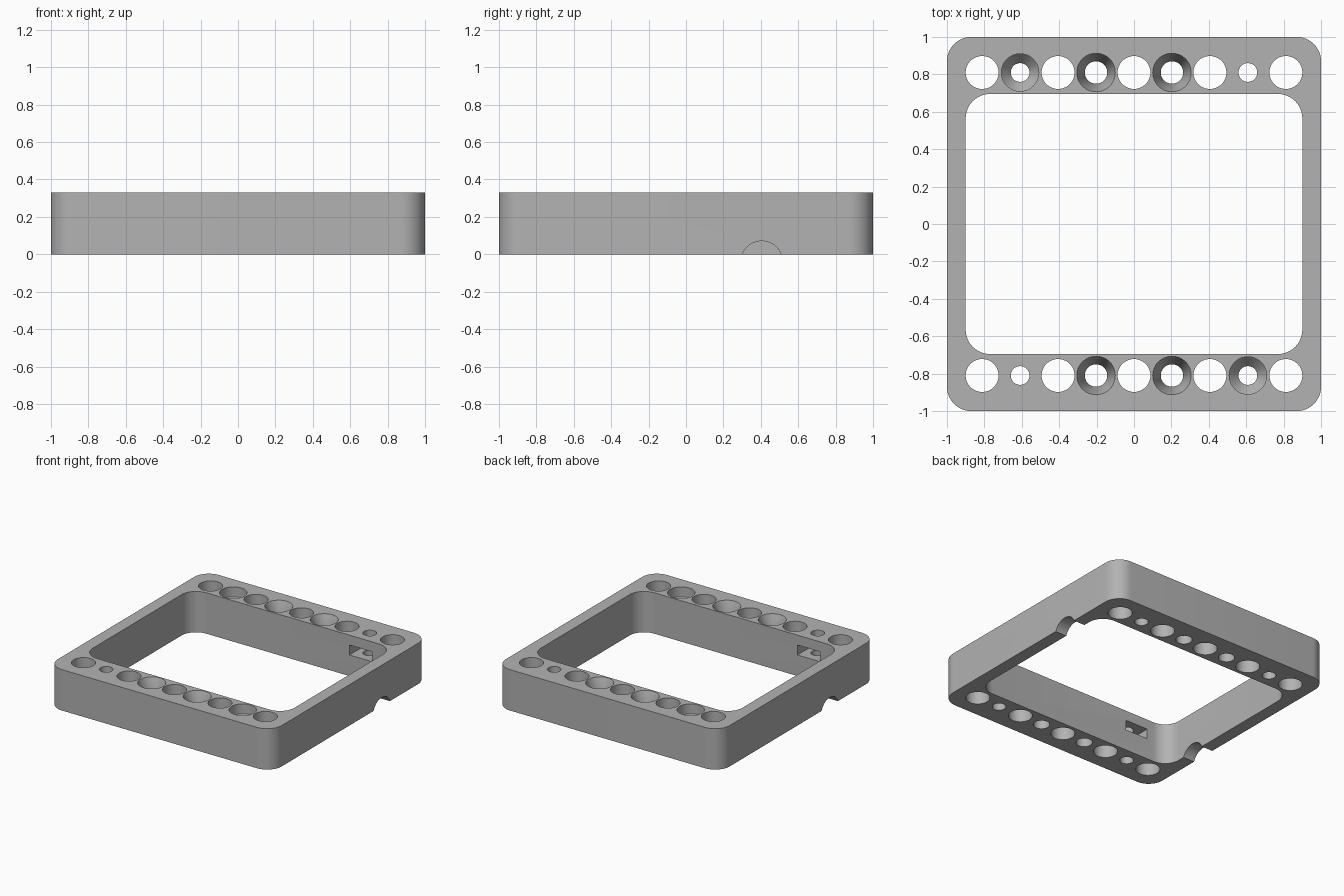
import bpy, bmesh, math
from mathutils import Matrix

cube = bpy.data.objects.get("Cube")
if cube:
    bpy.data.objects.remove(cube, do_unlink=True)

HEIGHT = 0.33
ROW_Y = 0.81
PITCH = 0.203

grey = bpy.data.materials.new("plain grey")
grey.use_nodes = True
COLOR = (0.45, 0.45, 0.45, 1)
grey.diffuse_color = COLOR
grey.node_tree.nodes["Principled BSDF"].inputs["Base Color"].default_value = COLOR


def loft(name, rings):
    """Closed solid through a stack of equal-length point rings."""
    bm = bmesh.new()
    loops = [[bm.verts.new(p) for p in ring] for ring in rings]
    n = len(loops[0])
    for low, high in zip(loops, loops[1:]):
        for i in range(n):
            j = (i + 1) % n
            bm.faces.new((low[i], low[j], high[j], high[i]))
    bm.faces.new(loops[0][::-1])
    bm.faces.new(loops[-1])
    bmesh.ops.recalc_face_normals(bm, faces=bm.faces)
    mesh = bpy.data.meshes.new(name)
    bm.to_mesh(mesh)
    bm.free()
    mesh.materials.append(grey)
    obj = bpy.data.objects.new(name, mesh)
    bpy.context.collection.objects.link(obj)
    return obj


def lathe(name, x, y, profile, sides=48, turn=0.0):
    """Upright round solid from (radius, height) pairs."""
    angles = [turn + math.tau * i / sides for i in range(sides)]
    return loft(name, [[(x + r * math.cos(a), y + r * math.sin(a), z) for a in angles]
                       for r, z in profile])


def rounded_slab(name, half_x, half_y, radius, z0, z1, steps=12):
    """Rectangular block with round upright corners."""
    outline = []
    for k, (sx, sy) in enumerate([(1, 1), (-1, 1), (-1, -1), (1, -1)]):
        for i in range(steps + 1):
            a = math.pi / 2 * (k + i / steps)
            outline.append((sx * (half_x - radius) + radius * math.cos(a),
                            sy * (half_y - radius) + radius * math.sin(a)))
    return loft(name, [[(x, y, z) for x, y in outline] for z in (z0, z1)])


frame = rounded_slab("frame", 1, 1, 0.13, 0, HEIGHT)


def cut(cutter, turned=False):
    """Subtract the cutter, optionally half a turn around z, then drop it."""
    if turned:
        cutter.data.transform(Matrix.Rotation(math.pi, 4, "Z"))
    mod = frame.modifiers.new("cut", "BOOLEAN")
    mod.operation = "DIFFERENCE"
    mod.solver = "EXACT"
    mod.object = cutter
    bpy.context.view_layer.objects.active = frame
    bpy.ops.object.modifier_apply(modifier=mod.name)
    bpy.data.objects.remove(cutter, do_unlink=True)


# Central opening
cut(rounded_slab("opening", 0.9, 0.695, 0.13, -0.1, HEIGHT + 0.1))

# Hole profiles
BELOW, ABOVE = -0.1, HEIGHT + 0.1
plain = [(0.088, BELOW), (0.088, ABOVE)]
small = [(0.05, BELOW), (0.05, ABOVE)]
tapered = [(0.06, BELOW), (0.06, HEIGHT - 0.12), (0.103, HEIGHT), (0.103, ABOVE)]
recessed = [(0.05, BELOW), (0.05, HEIGHT - 0.14), (0.1, HEIGHT - 0.08), (0.1, ABOVE)]
row = [plain, recessed, plain, tapered, plain, tapered, plain, small, plain]

for turned in (False, True):
    # Row of holes along one rail
    for i, profile in enumerate(row):
        cut(lathe("hole", (i - 4) * PITCH, ROW_Y, profile), turned)

    # Nut slot: open channel ending in a hexagonal pocket
    x = 3 * PITCH
    z0, z1 = 0.17, 0.25
    half = 0.1
    reach = half / math.cos(math.pi / 6)
    outline = [(x - half, 0.6), (x + half, 0.6), (x + half, ROW_Y + reach / 2),
               (x, ROW_Y + reach), (x - half, ROW_Y + reach / 2)]
    cut(loft("nut_slot", [[(px, py, z) for px, py in outline] for z in (z0, z1)]), turned)

    # Cable notch under the side rail
    arc = [math.tau * i / 48 for i in range(48)]
    cut(loft("notch", [[(px, 0.405 + 0.111 * math.cos(a), -0.04 + 0.111 * math.sin(a))
                        for a in arc] for px in (0.8, 1.1)]), turned)

# Smooth round walls, crisp edges
bpy.ops.object.select_all(action="DESELECT")
frame.select_set(True)
bpy.context.view_layer.objects.active = frame
bpy.ops.object.shade_smooth_by_angle(angle=math.radians(25))
